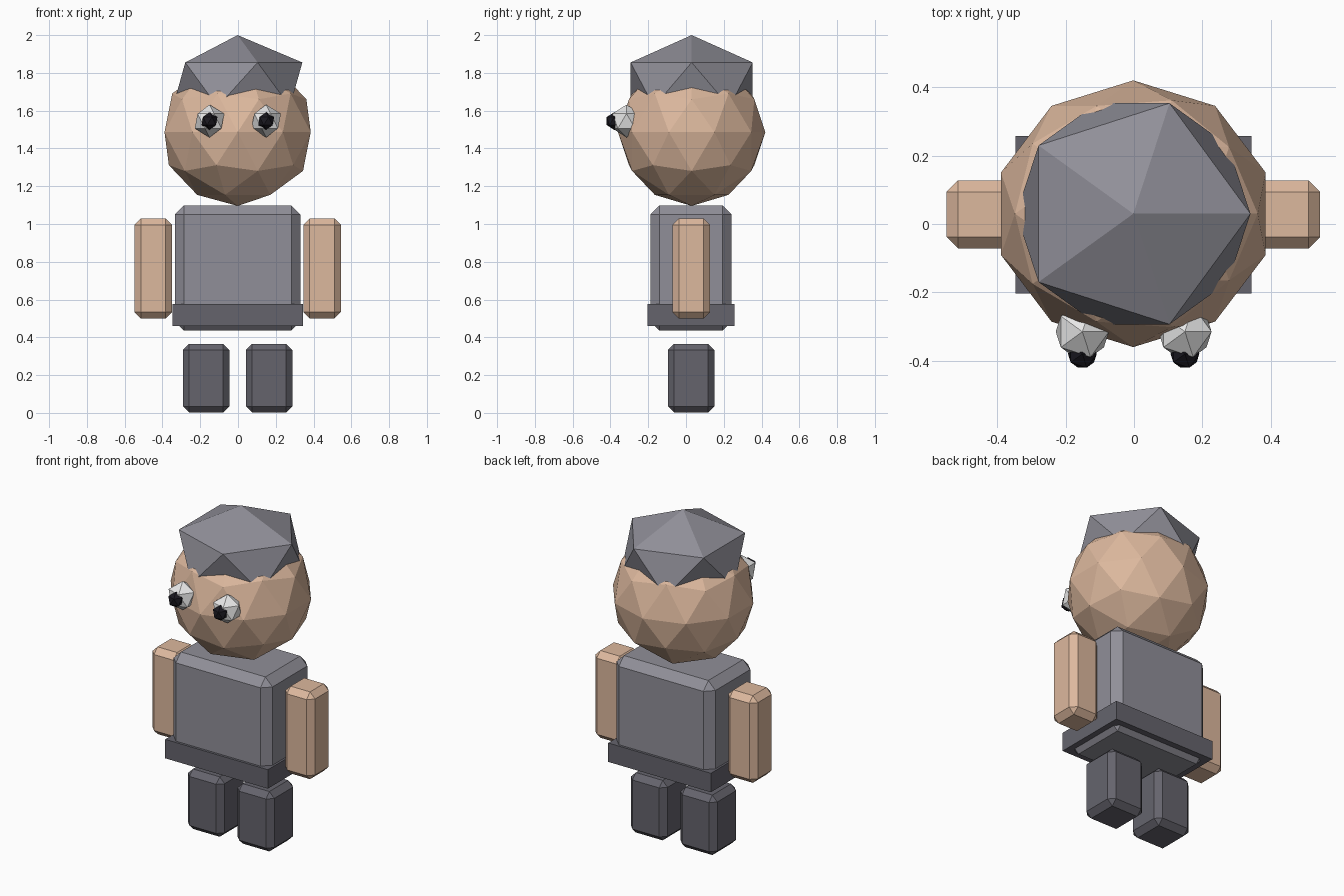
import bpy

if "Cube" in bpy.data.objects:
    bpy.data.objects.remove(bpy.data.objects["Cube"], do_unlink=True)


def material(name, color):
    mat = bpy.data.materials.new(name)
    mat.use_nodes = True
    rgba = (*color, 1.0)
    mat.diffuse_color = rgba
    mat.node_tree.nodes["Principled BSDF"].inputs["Base Color"].default_value = rgba
    return mat


grey = material("cool grey", (0.28, 0.275, 0.315))
dark = material("dark grey", (0.13, 0.127, 0.152))
skin = material("tan skin", (0.72, 0.48, 0.34))
white = material("eye white", (0.8, 0.8, 0.8))
black = material("pupil black", (0.01, 0.009, 0.014))


def block(name, center, size, mat, bevel=0.0):
    """Box with optional single-segment chamfered edges."""
    bpy.ops.mesh.primitive_cube_add(size=1, location=center)
    ob = bpy.context.object
    ob.name = name
    ob.scale = size
    bpy.ops.object.transform_apply(location=False, rotation=False, scale=True)
    if bevel:
        mod = ob.modifiers.new("chamfer", "BEVEL")
        mod.width = bevel
        mod.segments = 1
    ob.data.materials.append(mat)
    return ob


def ball(name, center, radii, mat, detail=1):
    """Faceted icosphere stretched to the given radii."""
    bpy.ops.mesh.primitive_ico_sphere_add(subdivisions=detail, radius=1, location=center)
    ob = bpy.context.object
    ob.name = name
    ob.scale = radii
    bpy.ops.object.transform_apply(location=False, rotation=False, scale=True)
    ob.data.materials.append(mat)
    return ob


# Torso and belt
block("torso", (-0.002, 0.027, 0.767), (0.664, 0.43, 0.664), grey, 0.048)
block("belt", (-0.002, 0.027, 0.518), (0.69, 0.46, 0.115), dark)

# Head and hair
ball("head", (-0.002, 0.03, 1.486), (0.407, 0.39, 0.39), skin, 2)
ball("hair", (-0.002, 0.03, 1.738), (0.383, 0.38, 0.262), grey)

# Paired limbs and eyes
for side, s in (("left", 1), ("right", -1)):
    block(side + "_arm", (s * 0.447 - 0.002, 0.028, 0.765), (0.199, 0.199, 0.53), skin, 0.034)
    block(side + "_leg", (s * 0.167 - 0.002, 0.027, 0.184), (0.246, 0.246, 0.364), dark, 0.033)
    ball(side + "_eye", (s * 0.15 - 0.001, -0.315, 1.545), (0.087,) * 3, white)
    ball(side + "_pupil", (s * 0.15 - 0.001, -0.38, 1.545), (0.047,) * 3, black)
